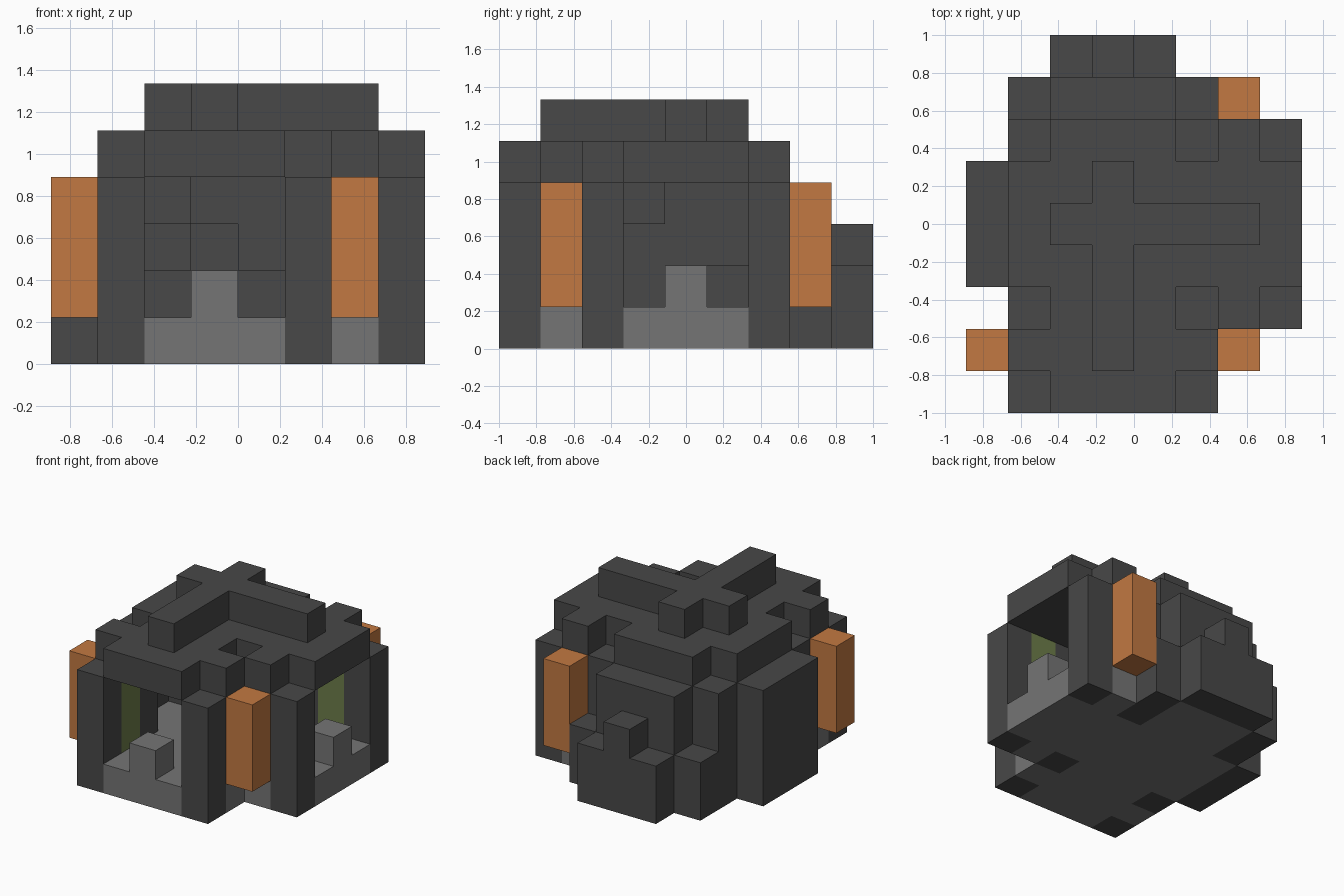
import bpy, bmesh
from itertools import product
from mathutils import Vector

cube = bpy.data.objects.get("Cube")
if cube:
    bpy.data.objects.remove(cube, do_unlink=True)

U = 2 / 9                       # block size
ORIGIN = Vector((-4 * U, -1, 0))


def material(name, rgb):
    m = bpy.data.materials.new(name)
    m.use_nodes = True
    m.diffuse_color = (*rgb, 1)
    bsdf = m.node_tree.nodes["Principled BSDF"]
    bsdf.inputs["Base Color"].default_value = (*rgb, 1)
    bsdf.inputs["Roughness"].default_value = 0.9
    return m


dark = material("charcoal", (0.065, 0.065, 0.065))
grey = material("stone grey", (0.178, 0.178, 0.178))
orange = material("burnt orange", (0.54, 0.19, 0.054))
green = material("olive green", (0.153, 0.205, 0.067))


def box(x, y, z):
    """Block cells of a box; each axis is one index or a (first, last) pair."""
    spans = [(a, a) if isinstance(a, int) else a for a in (x, y, z)]
    return set(product(*(range(a, b + 1) for a, b in spans)))


def boxes(places, z):
    return set().union(*(box(x, y, z) for x, y in places))


MID_X, MID_Y = (2, 4), (3, 5)   # width of the openings
corner_panels = [(1, 1), (5, 1), (6, 2), (6, 6)]

parts = {
    # outer and inner posts
    "outer_posts": (dark, boxes([(1, 0), (5, 0), (7, 2), (7, 6)], (0, 3))),
    "inner_posts": (dark, boxes([(1, 2), (5, 2), (1, 6), (5, 6)], (0, 3))),
    "back_corner_posts": (dark, boxes([(1, 7), (5, 7)], (0, 1))),
    # closed side wall with its bench block
    "side_wall": (dark, box(0, MID_Y, (0, 3))),
    "alcove_block": (dark, box(1, 5, 1)),
    # stepped back wall
    "back_wall": (dark, box(MID_X, 8, (0, 1)) | box(3, 8, 2)
                  | boxes([(2, 7), (4, 7)], 2) | box(MID_X, 7, 3)),
    "hanging_block": (dark, box(2, 3, 3)),
    # roof slab and the cross ridge on it
    "roof": (dark, boxes([(MID_X, 0), ((1, 5), 1), (MID_X, 2), (6, 2),
                          ((1, 7), MID_Y), (MID_X, 6), (6, 6)], 4)),
    "roof_cross": (dark, box(3, (1, 5), 5) | box((2, 6), 4, 5)),
    # floor, with a raised block in each opening
    "floor": (grey, boxes([(MID_X, (0, 7)), ((1, 7), MID_Y), (6, (2, 6))]
                          + corner_panels, 0)),
    "opening_steps": (grey, boxes([(3, 0), (7, 4)], 1)),
    # coloured corner panels and the shutters outside them
    "corner_panels": (green, boxes(corner_panels, (1, 3))),
    "corner_shutters": (orange, boxes([(0, 1), (6, 1), (6, 7)], (1, 3))),
}
filled = set().union(*(cells for _, cells in parts.values()))


def build(name, mat, cells):
    """Make one mesh from the exposed faces of its blocks."""
    bm = bmesh.new()
    for cell in sorted(cells):
        for axis, side in product(range(3), (0, 1)):
            near = list(cell)
            near[axis] += 2 * side - 1
            if tuple(near) in filled:
                continue
            u, v = (axis + 1) % 3, (axis + 2) % 3
            loop = [(0, 0), (1, 0), (1, 1), (0, 1)]
            verts = []
            for du, dv in loop if side else reversed(loop):
                p = Vector(cell)
                p[axis] += side
                p[u] += du
                p[v] += dv
                verts.append(bm.verts.new(ORIGIN + p * U))
            bm.faces.new(verts)
    bmesh.ops.remove_doubles(bm, verts=bm.verts, dist=U / 100)
    mesh = bpy.data.meshes.new(name)
    bm.to_mesh(mesh)
    bm.free()
    mesh.materials.append(mat)
    bpy.context.collection.objects.link(bpy.data.objects.new(name, mesh))


for part, (mat, cells) in parts.items():
    build(part, mat, cells)
